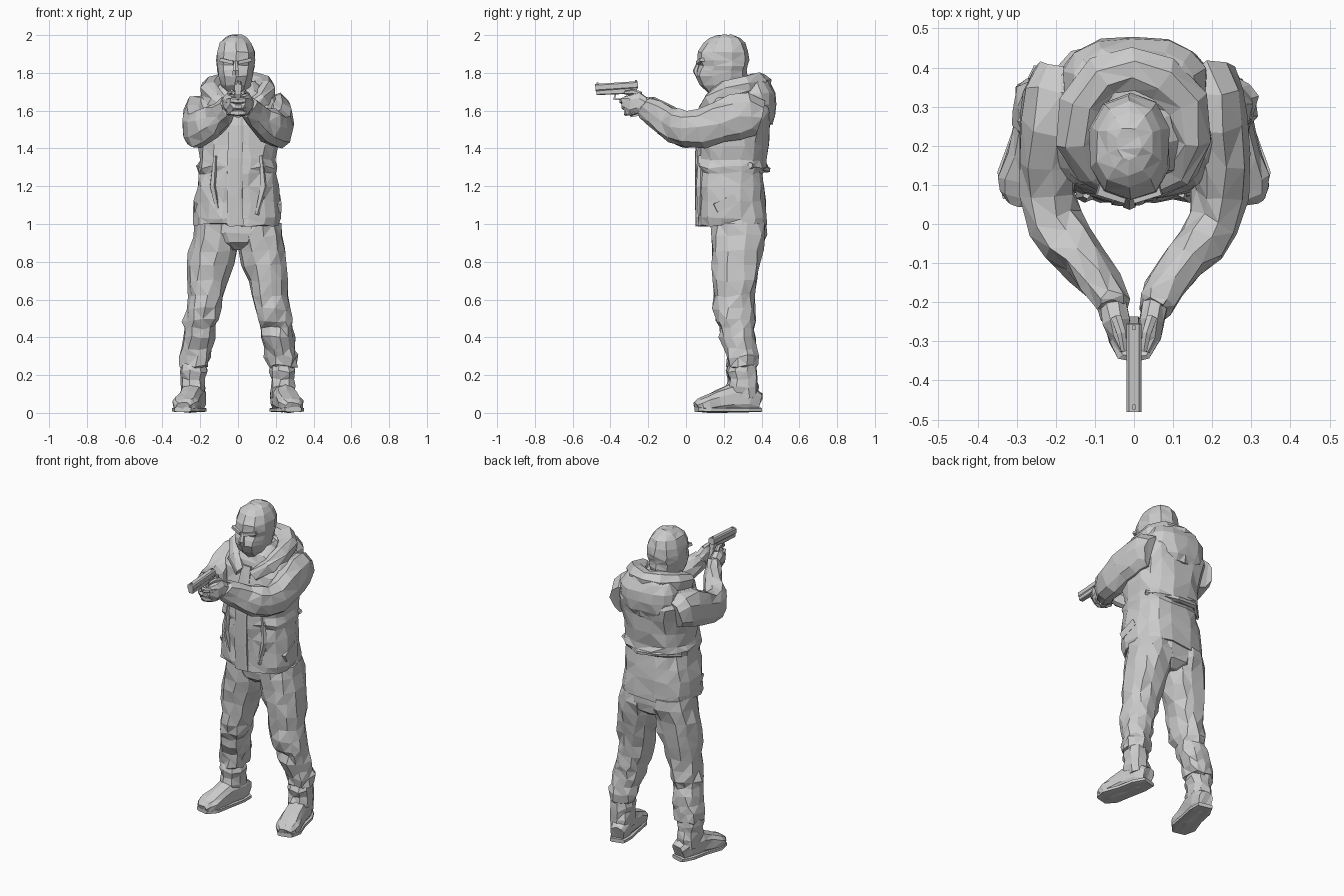
import bpy, bmesh, math, random
from mathutils import Vector, Matrix

random.seed(7)
X, Y, Z = Vector((1, 0, 0)), Vector((0, 1, 0)), Vector((0, 0, 1))


def ring(c, u, v, n, p):
    """Superellipse section with half axes u and v."""
    pts = []
    for i in range(n):
        a = 2 * math.pi * (i + 0.5) / n
        ca, sa = math.cos(a), math.sin(a)
        pts.append(Vector(c) + u * math.copysign(abs(ca) ** (2 / p), ca)
                   + v * math.copysign(abs(sa) ** (2 / p), sa))
    return pts


def loft(name, rings, jitter=0.0):
    """Skin a list of sections, crumple them and triangulate into flat facets."""
    bm = bmesh.new()
    n = len(rings[0])
    rows = []
    for r in rings:
        row = []
        for p in r:
            q = p + Vector([random.uniform(-jitter, jitter) for _ in range(3)])
            q.z = max(q.z, 0)
            row.append(bm.verts.new(q))
        rows.append(row)
    for a, b in zip(rows, rows[1:]):
        for i in range(n):
            j = (i + 1) % n
            bm.faces.new((a[i], a[j], b[j], b[i]))
    bm.faces.new(rows[0])
    bm.faces.new(rows[-1])
    bmesh.ops.triangulate(bm, faces=bm.faces[:])
    bmesh.ops.recalc_face_normals(bm, faces=bm.faces[:])
    me = bpy.data.meshes.new(name)
    bm.to_mesh(me)
    bm.free()
    ob = bpy.data.objects.new(name, me)
    bpy.context.collection.objects.link(ob)
    return ob


def stack(name, levels, n=12, p=2.3, jitter=0.0, s=1):
    """Horizontal sections: (z, centre x, centre y, half x, half y)."""
    return loft(name, [ring((s * x, y, z), X * hx, Y * hy, n, p)
                       for z, x, y, hx, hy in levels], jitter)


def sweep(name, stations, n=8, p=2.2, jitter=0.0, s=1, up=Z):
    """Sections across a path: (x, y, z, half width, half height)."""
    pts = [Vector((s * a[0], a[1], a[2])) for a in stations]
    rings = []
    for i, a in enumerate(stations):
        t = (pts[min(i + 1, len(pts) - 1)] - pts[max(i - 1, 0)]).normalized()
        u = t.cross(up).normalized()
        rings.append(ring(pts[i], u * a[3], u.cross(t) * a[4], n, p))
    return loft(name, rings, jitter)


def box(name, loc, size, rot=(0, 0, 0)):
    bpy.ops.mesh.primitive_cube_add(size=1, location=loc, rotation=rot)
    ob = bpy.context.object
    ob.name = name
    ob.scale = size
    return ob


# Masked head
stack("head", [(1.64, -.01, .21, .06, .07), (1.69, -.012, .2, .062, .08),
               (1.735, -.012, .19, .08, .115), (1.78, -.012, .187, .092, .136),
               (1.815, -.012, .19, .1, .134), (1.84, -.012, .2, .103, .13),
               (1.865, -.012, .195, .106, .137), (1.91, -.012, .197, .104, .134),
               (1.96, -.012, .203, .085, .108), (1.985, -.012, .206, .06, .08),
               (2.0, -.012, .207, .03, .04)], n=10, jitter=.004)
sweep("nose", [(-.012, .068, 1.86, .01, .008), (-.012, .05, 1.81, .018, .014),
               (-.012, .056, 1.785, .02, .008)], n=6, up=Y)
for s in (1, -1):
    box("brow", (-.012 + s * .045, .078, 1.862), (.075, .03, .018), (0, -s * .22, s * .3))

# Jacket body with a waist crease
stack("jacket", [(.995, -.008, .245, .228, .183), (1.03, -.008, .245, .235, .187),
                 (1.12, -.006, .24, .225, .183), (1.2, -.004, .236, .216, .18),
                 (1.27, -.002, .235, .205, .176), (1.3, 0, .242, .216, .19),
                 (1.34, 0, .24, .206, .181), (1.42, 0, .248, .21, .186),
                 (1.52, 0, .258, .228, .192), (1.6, 0, .272, .238, .188),
                 (1.66, 0, .28, .212, .168), (1.71, 0, .255, .14, .13),
                 (1.75, -.005, .24, .085, .09)], n=16, p=2.7, jitter=.009)
# Front placket, collar tabs, pocket flaps
sweep("placket", [(-.015, .062, .99, .045, .01), (-.018, .056, 1.15, .043, .01),
                  (-.015, .058, 1.35, .042, .01), (-.01, .07, 1.52, .04, .012),
                  (-.005, .1, 1.64, .03, .012)], n=8, p=4, jitter=.002, up=Y)
for s in (1, -1):
    box("pocket_flap", (s * .215, .21, 1.11), (.022, .12, .05), (.45, 0, s * .08))
    sweep("jacket_fold", [(s * .1, .075, 1.05, .012, .012), (s * .135, .074, 1.2, .018, .018),
                          (s * .12, .078, 1.36, .01, .012)], n=5, jitter=.003, up=Y)
sweep("back_fold", [(-.2, .33, 1.29, .014, .014), (-.1, .415, 1.3, .02, .018),
                    (.03, .427, 1.285, .02, .016), (.2, .34, 1.31, .014, .014)],
      n=6, jitter=.004)

# Hood rolled round the neck, with its bag hanging behind
half = [(.045, .1, 1.59, .035, .045), (.12, .14, 1.65, .045, .05),
        (.15, .22, 1.7, .05, .06), (.135, .31, 1.725, .055, .065),
        (.075, .375, 1.735, .058, .065)]
sweep("hood_roll", half + [(0, .392, 1.735, .06, .06)]
      + [(-a[0],) + a[1:] for a in half[::-1]], n=8, jitter=.008)
stack("hood_bag", [(1.53, 0, .42, .07, .035), (1.57, 0, .4, .14, .075),
                   (1.63, 0, .375, .185, .105), (1.69, 0, .365, .185, .108),
                   (1.74, 0, .36, .16, .09), (1.765, 0, .37, .12, .06)],
      n=14, jitter=.006)

for s, side in ((1, "left"), (-1, "right")):
    # Sleeve from shoulder round the elbow to the wrist
    sweep(side + "_sleeve", [(.185, .385, 1.56, .07, .09), (.2, .33, 1.575, .085, .115),
                             (.212, .26, 1.565, .085, .12), (.222, .17, 1.535, .076, .108),
                             (.222, .08, 1.505, .072, .1), (.205, .0, 1.5, .07, .1),
                             (.165, -.055, 1.52, .066, .092), (.125, -.1, 1.545, .056, .082),
                             (.085, -.16, 1.585, .052, .07), (.055, -.21, 1.62, .046, .062),
                             (.05, -.222, 1.63, .035, .045)], n=9, jitter=.009, s=s)
    # Hand, wrapped fingers and thumb
    sweep(side + "_hand", [(.055, -.2, 1.62, .033, .042), (.045, -.25, 1.64, .034, .058),
                           (.038, -.29, 1.63, .03, .06), (.022, -.33, 1.645, .022, .035)],
          n=8, jitter=.004, s=s)
    sweep(side + "_thumb", [(.045, -.24, 1.685, .015, .017), (.032, -.28, 1.7, .013, .014),
                            (.025, -.325, 1.695, .009, .01)], n=6, s=s)
    # Trouser leg with bunched cuff
    stack(side + "_trouser_leg", [(1.01, .115, .275, .11, .145), (.94, .118, .277, .12, .147),
                                  (.86, .132, .272, .128, .135), (.78, .145, .268, .12, .127),
                                  (.7, .16, .262, .106, .12), (.62, .17, .257, .097, .108),
                                  (.55, .182, .255, .093, .112), (.49, .195, .258, .094, .104),
                                  (.45, .202, .27, .083, .092), (.4, .21, .275, .088, .096),
                                  (.34, .222, .292, .082, .084), (.3, .23, .298, .085, .084),
                                  (.25, .235, .3, .077, .08), (.235, .236, .3, .06, .065)],
          n=11, jitter=.01, s=s)
    # Boot shaft and foot turned slightly outward
    stack(side + "_boot_shaft", [(.27, .236, .3, .06, .07), (.22, .236, .296, .074, .082),
                                 (.18, .238, .3, .064, .076), (.14, .238, .298, .07, .084),
                                 (.08, .235, .305, .062, .078)], n=9, jitter=.007, s=s)
    sweep(side + "_foot", [(.215, .385, .055, .042, .052), (.228, .33, .075, .06, .072),
                           (.246, .24, .075, .063, .075), (.262, .17, .06, .066, .06),
                           (.278, .11, .046, .07, .045), (.285, .075, .04, .062, .036),
                           (.29, .055, .032, .04, .024)], n=10, p=2.8, jitter=.004, s=s)
    sweep(side + "_sole", [(.212, .39, .016, .046, .012), (.23, .32, .016, .066, .012),
                           (.25, .22, .016, .066, .012), (.278, .115, .017, .076, .013),
                           (.292, .055, .018, .046, .013)], n=8, p=5, s=s)

# Seat of the trousers
stack("trouser_seat", [(1.01, -.005, .275, .215, .145), (.95, 0, .277, .215, .147),
                       (.9, 0, .275, .14, .135), (.865, 0, .275, .05, .09)],
      n=12, jitter=.005)

# Interlocked fingers in front of the grip
for i in range(3):
    z = 1.655 - i * .032
    y = -.338 + i * .012
    sweep("finger", [(-.052, y + .045, z, .014, .016), (-.032, y + .005, z, .014, .016),
                     (.0, y - .002, z - .004, .014, .016), (.032, y + .005, z, .014, .016),
                     (.052, y + .045, z, .014, .016)], n=6, jitter=.002)

# Pistol: slide, frame, grip, sights, trigger guard
sweep("pistol_slide", [(0, -.255, 1.737, .02, .02), (0, -.48, 1.722, .02, .02)], n=8, p=4)
sweep("pistol_frame", [(0, -.26, 1.708, .016, .018), (0, -.475, 1.695, .016, .013)], n=8, p=5)
sweep("pistol_grip", [(0, -.29, 1.71, .018, .03), (0, -.265, 1.57, .018, .03)], n=8, p=4, up=Y)
for y, z in ((-.265, 1.757), (-.468, 1.743)):
    box("pistol_sight", (0, y, z), (.008, .012, .01))
box("trigger_guard_front", (0, -.375, 1.68), (.012, .008, .045), (-.3, 0, 0))
box("trigger_guard_base", (0, -.348, 1.66), (.012, .055, .008))
